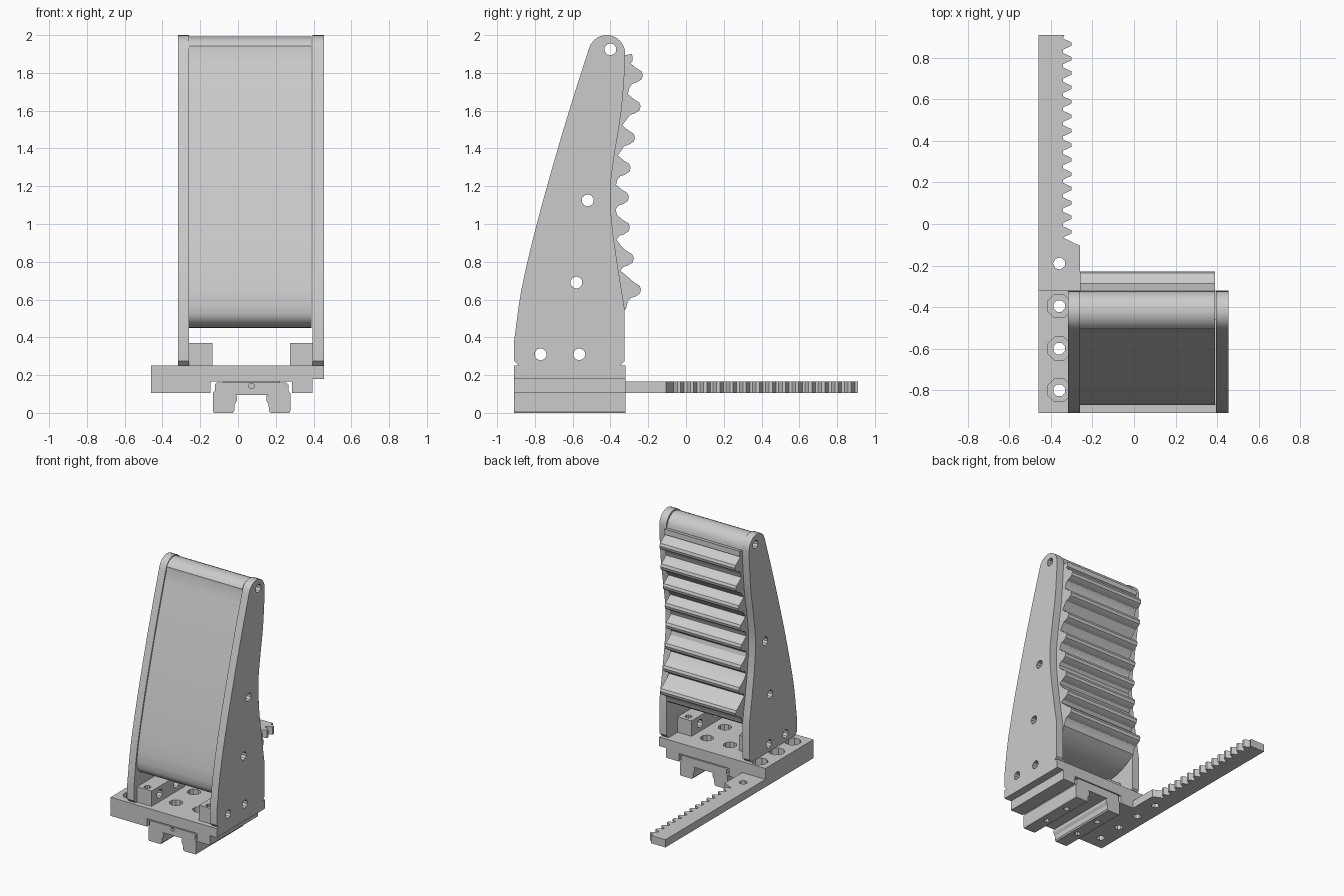
import bpy, bmesh, math
from mathutils import Vector

if "Cube" in bpy.data.objects:
    bpy.data.objects.remove(bpy.data.objects["Cube"])


def prism(name, pts, axis, a, b):
    """Extrude a closed 2D profile along x (pts=y,z), y (pts=x,z) or z (pts=x,y)."""
    put = {'x': lambda p, t: (t, p[0], p[1]),
           'y': lambda p, t: (p[0], t, p[1]),
           'z': lambda p, t: (p[0], p[1], t)}[axis]
    bm = bmesh.new()
    lo = [bm.verts.new(put(p, a)) for p in pts]
    hi = [bm.verts.new(put(p, b)) for p in pts]
    bm.faces.new(lo)
    bm.faces.new(hi)
    n = len(pts)
    for i in range(n):
        j = (i + 1) % n
        bm.faces.new((lo[i], lo[j], hi[j], hi[i]))
    bmesh.ops.recalc_face_normals(bm, faces=bm.faces)
    me = bpy.data.meshes.new(name)
    bm.to_mesh(me)
    bm.free()
    ob = bpy.data.objects.new(name, me)
    bpy.context.collection.objects.link(ob)
    return ob


def rect(x0, x1, y0, y1):
    return [(x0, y0), (x1, y0), (x1, y1), (x0, y1)]


def ring(c, r, n):
    return [(c[0] + r * math.cos(2 * math.pi * (i + .5) / n),
             c[1] + r * math.sin(2 * math.pi * (i + .5) / n)) for i in range(n)]


def curve(pts, steps=3):
    """Smooth open line through points (Catmull-Rom)."""
    p = [Vector(q) for q in pts]
    p = [2 * p[0] - p[1]] + p + [2 * p[-1] - p[-2]]
    out = []
    for i in range(1, len(p) - 2):
        for k in range(steps):
            t = k / steps
            out.append(tuple(0.5 * (2 * p[i] + (p[i + 1] - p[i - 1]) * t
                       + (2 * p[i - 1] - 5 * p[i] + 4 * p[i + 1] - p[i + 2]) * t * t
                       + (3 * p[i] - p[i - 1] - 3 * p[i + 1] + p[i + 2]) * t ** 3)))
    return out + [tuple(p[-2])]


def cut(ob, *cutters):
    """Subtract the cutters, bake the result and remove them."""
    for c in cutters:
        m = ob.modifiers.new("cut", 'BOOLEAN')
        m.operation, m.solver, m.object = 'DIFFERENCE', 'EXACT', c
    dg = bpy.context.evaluated_depsgraph_get()
    me = bpy.data.meshes.new_from_object(ob.evaluated_get(dg))
    ob.modifiers.clear()
    ob.data = me
    for c in cutters:
        bpy.data.objects.remove(c)


def smooth(ob, angle=25):
    bpy.ops.object.select_all(action='DESELECT')
    ob.select_set(True)
    bpy.context.view_layer.objects.active = ob
    bpy.ops.object.shade_smooth_by_angle(angle=math.radians(angle))


UPPER = [(-.40, 1.925), (-.52, 1.125), (-.58, .69)]
LOWER = [(-.77, .31), (-.565, .31)]


def pins(spots, a=-.6, b=.6):
    return [prism("pin_cutter", ring(s, .032, 10), 'x', a, b) for s in spots]


# Shared curves of the finger outline (y, z)
front = curve([(-.91, .38), (-.87, .66), (-.79, 1.0), (-.69, 1.36), (-.60, 1.66), (-.515, 1.925)])
top = [(-.42 + .098 * math.cos(math.radians(d)), 1.902 + .098 * math.sin(math.radians(d)))
       for d in range(150, -1, -15)]
back = curve([(-.322, 1.85), (-.342, 1.6), (-.38, 1.36), (-.40, 1.18), (-.392, 1.0),
              (-.365, .80), (-.325, .55)])

# Side plates
outline = [(-.885, .25), (-.91, .275)] + front + top + back + [(-.325, .275), (-.35, .25)]
for side, x0, x1 in (("left", -.318, -.26), ("right", .395, .455)):
    plate = prism("side_plate_" + side, outline, 'x', x0, x1)
    cut(plate, *pins(UPPER + LOWER))
    smooth(plate)

# Finger body with the wavy gripping pad and rounded lower end
tips = [(-.228, 1.785), (-.24, 1.62), (-.27, 1.455), (-.293, 1.295), (-.302, 1.14),
        (-.297, .98), (-.276, .815), (-.238, .65)]
bump = [(-.068, .068), (-.038, .042), (-.008, .024), (0, .004), (-.006, -.018),
        (-.03, -.034), (-.055, -.042), (-.071, -.062)]
pad = [(-.285, 1.9), (-.283, 1.86)]
for ty, tz in tips:
    pad += [(ty + dy, tz + dz) for dy, dz in bump]
cover = [(y + .01, z - .003) for y, z in front if z > .6]
crown = [(y, z - .008) for y, z in top]
under = curve([(-.318, .55), (-.38, .51), (-.47, .47), (-.58, .452), (-.74, .45),
               (-.82, .465), (-.862, .505), (-.872, .57)])
body = prism("finger_body", cover + crown + pad + under, 'x', -.26, .389)
cut(body, *pins(UPPER))
smooth(body, 30)

# Base plate with channel for the carriage and a step under the right plate
base = prism("base_plate", [(-.46, .105), (-.145, .105), (-.145, .167), (.285, .167), (.285, .105),
                            (.395, .105), (.395, .18), (.455, .18), (.455, .25), (-.46, .25)],
             'y', -.91, -.32)
drills = []
for y in (-.395, -.60, -.80):
    drills.append(prism("bolt_cutter", ring((-.36, y), .03, 8), 'z', 0, .3))
    drills.append(prism("bore_cutter", ring((-.36, y), .06, 8), 'z', .19, .3))
for x in (-.03, .17):
    for y in (-.72, -.50):
        drills.append(prism("bolt_cutter", ring((x, y), .025, 10), 'z', .1, .3))
        drills.append(prism("bore_cutter", ring((x, y), .048, 10), 'z', .205, .3))
cut(base, *drills)

# Mounting blocks that bolt the plates to the base
for side, x0, x1 in (("left", -.26, -.135), ("right", .275, .395)):
    block = prism("mount_block_" + side, rect(-.87, -.46, .25, .37), 'x', x0, x1)
    mid = (x0 + x1) / 2
    cut(block, *pins(LOWER), *[prism("bolt_cutter", ring((mid, y), .025, 10), 'z', .2, .4)
                               for y in (-.83, -.51)])

# Rack arm with toothed edge
teeth = []
pitch, y0 = .0695, -.07
for i in range(14):
    y = y0 + i * pitch
    teeth += [(-.343, y + .005), (-.302, y + .024), (-.302, y + .041), (-.343, y + .06)]
rack = prism("rack_arm", [(-.46, .91), (-.46, -.32), (-.26, -.32), (-.26, -.105)]
             + teeth + [(-.335, .91)], 'z', .105, .165)
cut(rack, prism("bolt_cutter", ring((-.36, -.19), .03, 7), 'z', 0, .3))

# Sliding carriage, a symmetrical U-shaped section
half = [(.10, 0), (.20, 0), (.205, .01), (.205, .105), (.195, .115), (.195, .15), (.185, .16)]
slot = [(.09, .095), (.078, .09), (.078, .065), (.09, .045), (.092, .01)]
right = slot + half
cx = .072
section = [(cx + x, z) for x, z in right] + [(cx - x, z) for x, z in reversed(right)]
carriage = prism("carriage", section, 'y', -.91, -.32)
cut(carriage, prism("grease_cutter", ring((cx, .142), .015, 8), 'y', -1, -.85),
    *[prism("bolt_cutter", ring((cx + sx * .145, y), .022, 10), 'z', -.1, .08)
      for sx in (-1, 1) for y in (-.72, -.50)])
# Locating pads joining carriage top to the base
prism("carriage_spacer", rect(cx - .15, cx + .15, -.88, -.35), 'z', .158, .168)
